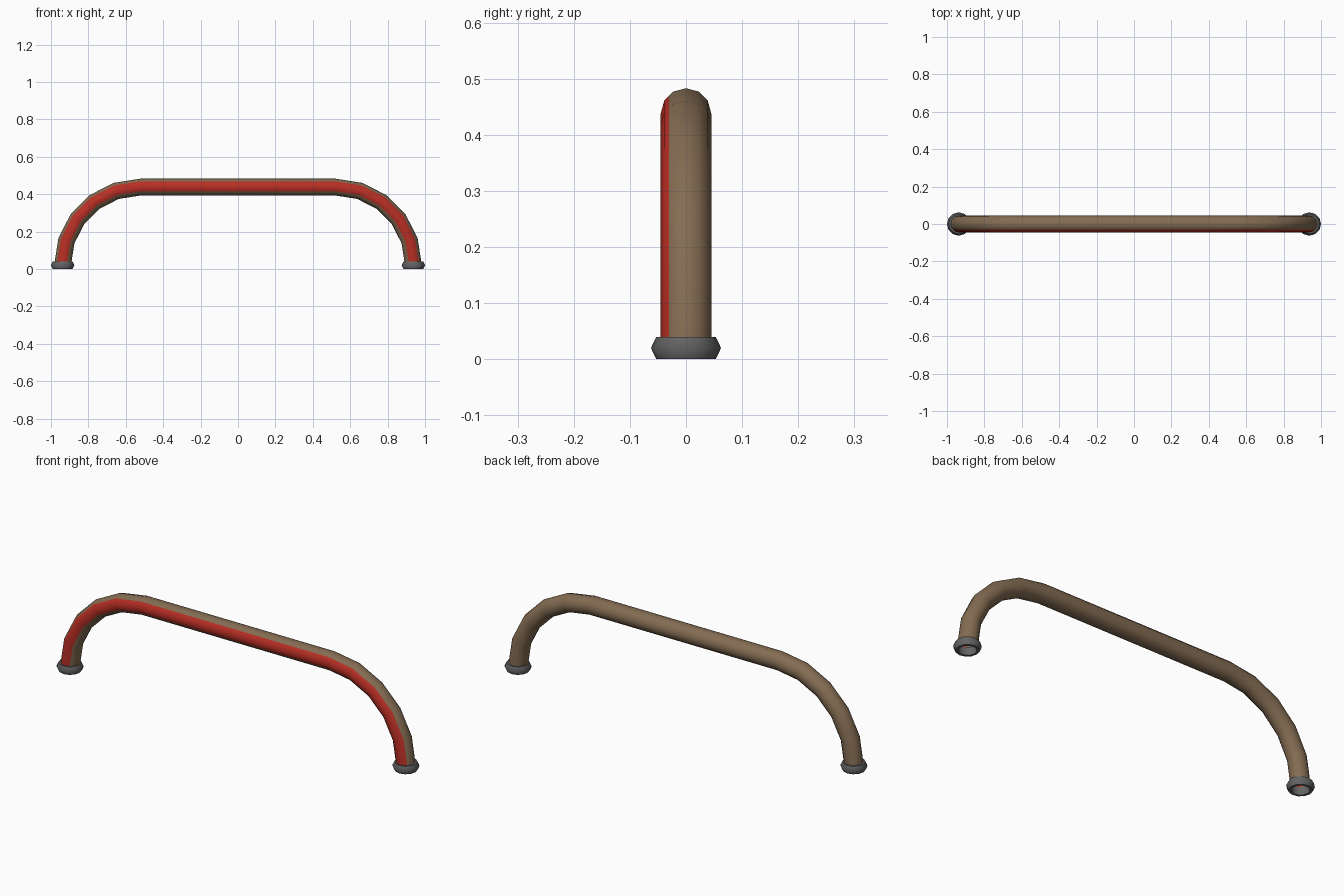
import bpy
import bmesh
from math import sin, cos, pi, radians

cube = bpy.data.objects.get("Cube")
if cube:
    bpy.data.objects.remove(cube)

TUBE_R = 0.045
BEND_R = 0.414
FOOT_X = 0.9375
BEND_Z = 0.024
BEND_STEPS = 5
SIDES = 12


def material(name, rgb):
    mat = bpy.data.materials.new(name)
    mat.use_nodes = True
    color = (*rgb, 1)
    mat.diffuse_color = color
    mat.node_tree.nodes["Principled BSDF"].inputs["Base Color"].default_value = color
    return mat


tan = material("tan_brown", (0.23, 0.15, 0.085))
red = material("stripe_red", (0.48, 0.028, 0.018))
gray = material("dark_gray", (0.125, 0.125, 0.125))


def finish(bm, name, mats, angle):
    bmesh.ops.recalc_face_normals(bm, faces=bm.faces[:])
    mesh = bpy.data.meshes.new(name)
    bm.to_mesh(mesh)
    bm.free()
    for mat in mats:
        mesh.materials.append(mat)
    obj = bpy.data.objects.new(name, mesh)
    bpy.context.collection.objects.link(obj)
    bpy.ops.object.select_all(action="DESELECT")
    obj.select_set(True)
    bpy.context.view_layer.objects.active = obj
    bpy.ops.object.shade_smooth_by_angle(angle=radians(angle))
    return obj


# Path stations: centre point plus outward direction, for both quarter bends
half = []
for i in range(BEND_STEPS + 1):
    t = i * pi / 2 / BEND_STEPS
    half.append((FOOT_X - BEND_R + BEND_R * cos(t), BEND_Z + BEND_R * sin(t), cos(t), sin(t)))
path = half + [(-x, z, -dx, dz) for x, z, dx, dz in reversed(half)]

# Tube section: even sides, with one extra edge where the stripe begins
STRIPE_START, STRIPE_END = 45, 120
step = 360 / SIDES
section = [(i * step, TUBE_R) for i in range(SIDES)]
section.append((STRIPE_START, TUBE_R * cos(radians(step / 2))))
section.sort()

# Bent open tube with a stripe along its front
bm = bmesh.new()
rings = []
for x, z, dx, dz in path:
    ring = []
    for a, r in section:
        out = r * cos(radians(a))
        ring.append(bm.verts.new((x + dx * out, -r * sin(radians(a)), z + dz * out)))
    rings.append(ring)
for lower, upper in zip(rings, rings[1:]):
    for k, (a, _) in enumerate(section):
        n = (k + 1) % len(section)
        face = bm.faces.new((lower[k], lower[n], upper[n], upper[k]))
        face.material_index = int(STRIPE_START <= a < STRIPE_END)
finish(bm, "bent_tube", [tan, red], 35)

# Bulging foot collars, open through the middle
COLLAR = [(0.041, 0), (0.053, 0), (0.0625, 0.02), (0.053, 0.04), (0.041, 0.04)]
for name, side in (("left_collar", 1), ("right_collar", -1)):
    bm = bmesh.new()
    loops = []
    for i in range(SIDES):
        t = 2 * pi * i / SIDES
        loops.append([bm.verts.new((side * FOOT_X + r * cos(t), r * sin(t), z)) for r, z in COLLAR])
    for i, loop in enumerate(loops):
        after = loops[(i + 1) % SIDES]
        for k in range(len(COLLAR)):
            n = (k + 1) % len(COLLAR)
            bm.faces.new((loop[k], after[k], after[n], loop[n]))
    finish(bm, name, [gray], 55)
